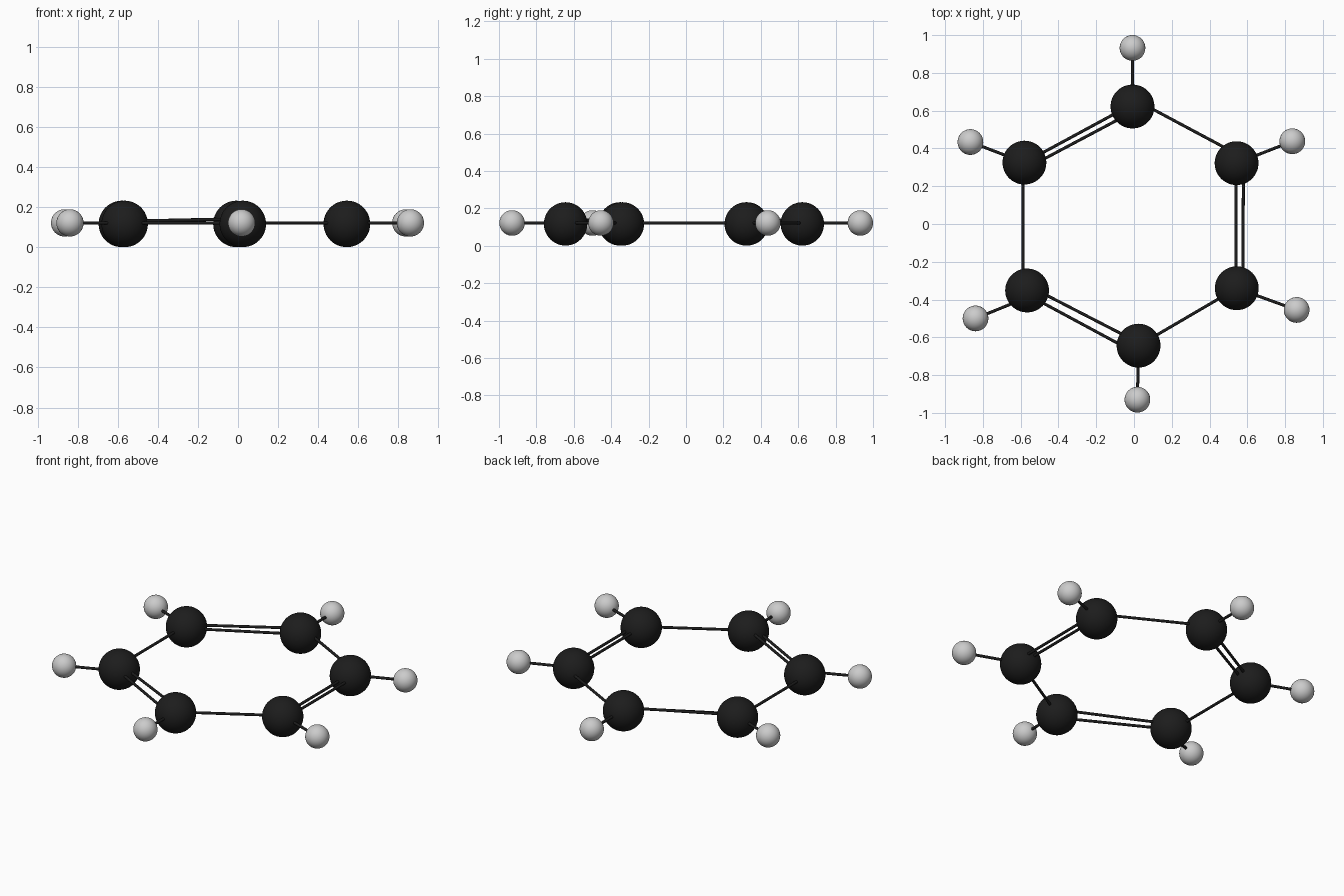
import bpy
from mathutils import Vector

if "Cube" in bpy.data.objects:
    bpy.data.objects.remove(bpy.data.objects["Cube"])

Z = 0.117       # carbon centre height
ZB = 0.122      # bond and hydrogen height

black = bpy.data.materials.new("black")
black.diffuse_color = (0.012, 0.012, 0.012, 1)
black.use_nodes = True
black.node_tree.nodes["Principled BSDF"].inputs["Base Color"].default_value = black.diffuse_color


def ball(name, x, y, z, r, mat=None):
    bpy.ops.mesh.primitive_uv_sphere_add(segments=48, ring_count=24, radius=r, location=(x, y, z))
    o = bpy.context.object
    o.name = name
    bpy.ops.object.shade_smooth()
    if mat:
        o.data.materials.append(mat)


def rod(name, a, b, za=ZB, zb=ZB, r=0.008):
    a, b = Vector((*a, za)), Vector((*b, zb))
    d = b - a
    bpy.ops.mesh.primitive_cylinder_add(vertices=20, radius=r, depth=d.length, location=(a + b) / 2)
    o = bpy.context.object
    o.name = name
    o.rotation_mode = 'QUATERNION'
    o.rotation_quaternion = d.to_track_quat('Z', 'Y')
    o.data.materials.append(black)
    bpy.ops.object.shade_smooth_by_angle()


# Ring atoms, clockwise from the back, and the outer atom attached to each
carbons = [(-0.008, 0.622), (0.543, 0.322), (0.544, -0.340),
           (0.024, -0.644), (-0.566, -0.352), (-0.580, 0.325)]
hydrogens = [(-0.008, 0.932), (0.838, 0.438), (0.861, -0.455),
             (0.018, -0.930), (-0.839, -0.500), (-0.866, 0.434)]

for i, (c, h) in enumerate(zip(carbons, hydrogens)):
    ball(f"ring_atom_{i + 1}", *c, Z, 0.116, black)
    ball(f"outer_atom_{i + 1}", *h, ZB, 0.068)
    start = (-0.63, -0.415) if i == 4 else c
    rod(f"outer_bond_{i + 1}", start, h)

# Single ring bonds
rod("single_bond_right_back", (0.03, 0.645), (0.53, 0.378))
rod("single_bond_right_front", carbons[2], carbons[3])
rod("single_bond_left", (-0.588, 0.325), (-0.588, -0.352))

# Double ring bonds: a level rod and a slightly raised one beside it
rod("double_bond_right_a", (0.539, 0.322), (0.539, -0.340))
rod("double_bond_right_b", (0.579, 0.322), (0.577, -0.340))
rod("double_bond_back_a", (-0.560, 0.336), (-0.020, 0.628), 0.130, 0.142)
rod("double_bond_back_b", (-0.560, 0.300), (-0.010, 0.592))
rod("double_bond_front_a", (-0.560, -0.327), (0.024, -0.628), 0.130, 0.142)
rod("double_bond_front_b", (-0.560, -0.376), (-0.020, -0.667))
